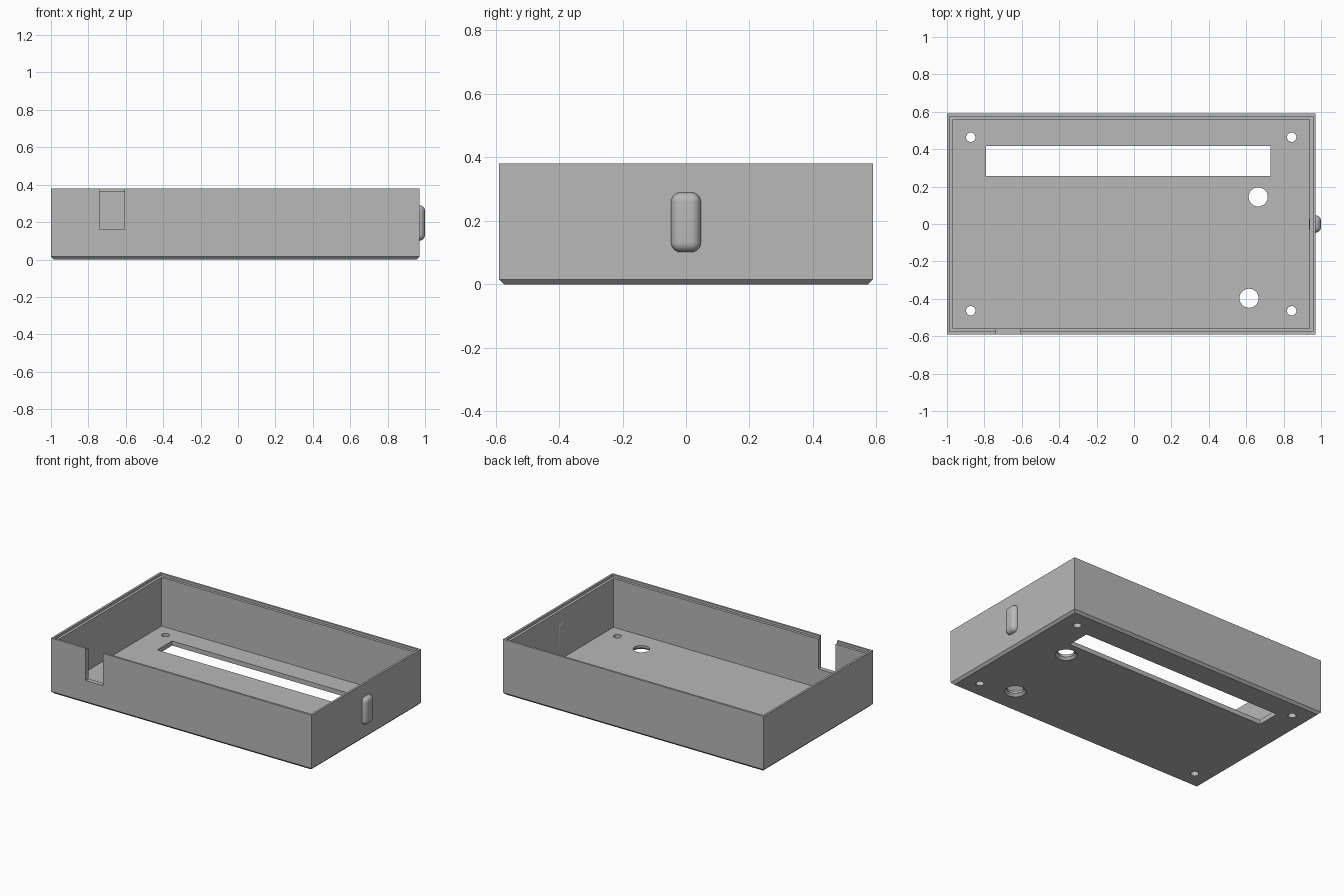
import bpy
import bmesh

# Remove the default cube only
cube = bpy.data.objects.get("Cube")
if cube:
    bpy.data.objects.remove(cube, do_unlink=True)

X0, X1, Y, TOP = -1.0, 0.97, 0.59, 0.38
MM = 0.0158                      # chamfer, lip and half-wall module
FLOOR = 2 * MM

grey = bpy.data.materials.new("Plain Grey")
grey.use_nodes = True
COLOUR = (0.48, 0.48, 0.48, 1)
grey.diffuse_color = COLOUR
grey.node_tree.nodes["Principled BSDF"].inputs["Base Color"].default_value = COLOUR


def finish(bm, name):
    """Turn a bmesh into a named, coloured object."""
    bmesh.ops.recalc_face_normals(bm, faces=bm.faces)
    mesh = bpy.data.meshes.new(name)
    bm.to_mesh(mesh)
    bm.free()
    mesh.materials.append(grey)
    obj = bpy.data.objects.new(name, mesh)
    bpy.context.collection.objects.link(obj)
    return obj


def block(name, lo, hi):
    bm = bmesh.new()
    bmesh.ops.create_cube(bm, size=1)
    for v in bm.verts:
        v.co = [(a + b) / 2 + c * (b - a) for a, b, c in zip(lo, hi, v.co)]
    return finish(bm, name)


def cone(name, x, y, z0, z1, r0, r1):
    bm = bmesh.new()
    bmesh.ops.create_cone(bm, cap_ends=True, segments=48, radius1=r0, radius2=r1, depth=z1 - z0)
    bmesh.ops.translate(bm, vec=(x, y, (z0 + z1) / 2), verts=bm.verts)
    return finish(bm, name)


def activate(obj):
    bpy.ops.object.select_all(action='DESELECT')
    obj.select_set(True)
    bpy.context.view_layer.objects.active = obj


def cut(obj, cutter):
    """Subtract the cutter and discard it."""
    cutter.hide_render = True
    mod = obj.modifiers.new("cut", 'BOOLEAN')
    mod.operation, mod.solver, mod.object = 'DIFFERENCE', 'EXACT', cutter
    activate(obj)
    bpy.ops.object.modifier_apply(modifier=mod.name)
    bpy.data.objects.remove(cutter, do_unlink=True)


# Open tray: rectangular rings (inset, height) from underside, over the stepped rim, to the floor
LIP = 0.014
rings = [(MM, 0), (0, MM), (0, TOP), (LIP, TOP), (LIP, TOP - MM), (2 * MM, TOP - MM), (2 * MM, FLOOR)]
bm = bmesh.new()
loops = []
for inset, z in rings:
    l, r, d = X0 + inset, X1 - inset, Y - inset
    loops.append([bm.verts.new(p) for p in ((l, -d, z), (r, -d, z), (r, d, z), (l, d, z))])
for a, b in zip(loops, loops[1:]):
    for i in range(4):
        j = (i + 1) % 4
        bm.faces.new((a[i], a[j], b[j], b[i]))
bm.faces.new(loops[0])
bm.faces.new(loops[-1])
tray = finish(bm, "enclosure_tray")

# Long window in the floor and cable notch in the front wall
cut(tray, block("window_cutter", (-0.79, 0.257, -0.1), (0.73, 0.417, 0.1)))
cut(tray, block("notch_cutter", (-0.737, -0.7, 0.16), (-0.608, -0.54, 0.5)))

# Screw holes in the floor corners
for x in (-0.873, 0.843):
    for y in (-0.464, 0.464):
        cut(tray, cone("screw_cutter", x, y, -0.1, 0.1, 0.025, 0.025))

# Control holes, countersunk from below
for x, y in ((0.664, 0.145), (0.615, -0.397)):
    cut(tray, cone("hole_cutter", x, y, -0.1, 0.1, 0.051, 0.051))
    cut(tray, cone("countersink_cutter", x, y, -MM, MM, 0.083, 0.051))

activate(tray)
bpy.ops.object.shade_smooth_by_angle(angle=0.5)

# Rounded button set through the left wall
button = block("side_button", (X1 - 0.0355, -0.047, 0.101), (1.0, 0.047, 0.29))
bevel = button.modifiers.new("rounding", 'BEVEL')
bevel.width, bevel.segments, bevel.limit_method = 0.031, 8, 'NONE'
activate(button)
bpy.ops.object.modifier_apply(modifier=bevel.name)
bpy.ops.object.shade_smooth_by_angle(angle=0.6)
